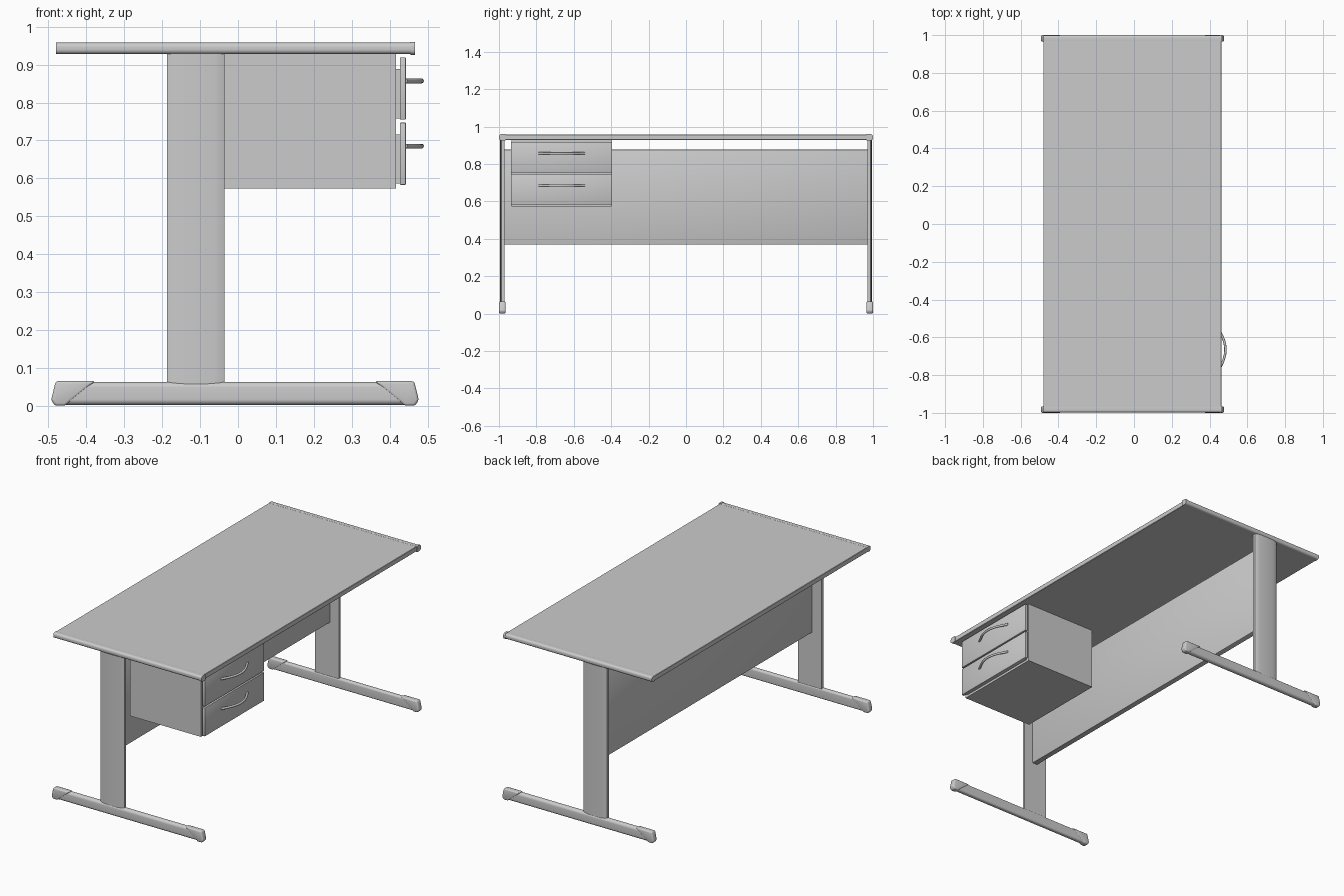
import bpy, bmesh, math
from mathutils import Vector

if "Cube" in bpy.data.objects:
    bpy.data.objects.remove(bpy.data.objects["Cube"])


def finish(bm, name, bevel=0, segments=3, mirror=False):
    bmesh.ops.recalc_face_normals(bm, faces=bm.faces)
    if bevel:
        bmesh.ops.bevel(bm, geom=bm.edges[:], offset=bevel, segments=segments,
                        profile=0.5, affect='EDGES', clamp_overlap=True)
    me = bpy.data.meshes.new(name)
    bm.to_mesh(me)
    bm.free()
    ob = bpy.data.objects.new(name, me)
    bpy.context.collection.objects.link(ob)
    bpy.ops.object.select_all(action='DESELECT')
    ob.select_set(True)
    bpy.context.view_layer.objects.active = ob
    bpy.ops.object.shade_smooth_by_angle(angle=math.radians(35))
    if mirror:
        m = ob.modifiers.new("Mirror", 'MIRROR')
        m.use_axis = (False, True, False)
    return ob


def prism(name, points, axis, lo, hi, **kw):
    """Extrude a 2D outline along one axis (outline uses the other two, in order)."""
    bm = bmesh.new()

    def place(p):
        c = list(p)
        c.insert(axis, lo)
        return bm.verts.new(c)
    face = bm.faces.new([place(p) for p in points])
    ext = bmesh.ops.extrude_face_region(bm, geom=[face])
    step = Vector((0, 0, 0))
    step[axis] = hi - lo
    bmesh.ops.translate(bm, vec=step,
                        verts=[v for v in ext['geom'] if isinstance(v, bmesh.types.BMVert)])
    return finish(bm, name, **kw)


def box(name, x, y, z, **kw):
    return prism(name, [(x[0], y[0]), (x[1], y[0]), (x[1], y[1]), (x[0], y[1])], 2, *z, **kw)


def rounded(a, b, r_a, r_b, n=6):
    """Rectangle outline from a=(min,max), b=(min,max); radius r_a at low a, r_b at high a."""
    pts = []
    corners = [(a[1], b[1], -1, -1, r_b, 0), (a[0], b[1], 1, -1, r_a, 90),
               (a[0], b[0], 1, 1, r_a, 180), (a[1], b[0], -1, 1, r_b, 270)]
    for ca, cb, sa, sb, r, start in corners:
        for i in range(n + 1):
            t = math.radians(start + 90 * i / n)
            pts.append((ca + sa * r + r * math.cos(t), cb + sb * r + r * math.sin(t)))
    return pts


# Desk top with rounded end strips
box("desk_top", (-0.48, 0.462), (-0.975, 0.975), (0.929, 0.957), bevel=0.002, segments=1)
prism("end_strip", rounded((0.967, 0.998), (0.928, 0.958), 0.003, 0.012), 0,
      -0.48, 0.457, mirror=True)
prism("end_strip_cap", rounded((0.965, 1.0), (0.926, 0.96), 0.003, 0.013), 0,
      0.455, 0.467, mirror=True)

# Legs: flat inside, gently bowed outside
bow = [(-0.187, 0.97), (-0.035, 0.97)]
for i in range(13):
    s = 1 - i / 6
    bow.append((-0.111 + 0.076 * s, 0.986 + 0.009 * math.sqrt(max(0, 1 - s * s))))
prism("leg", bow, 2, 0.05, 0.93, mirror=True)

# Foot bars and slanted end caps
prism("foot_bar", rounded((0.967, 0.998), (0.002, 0.063), 0.011, 0.015), 0,
      -0.47, 0.455, mirror=True)
for side, label in ((-1, "back"), (1, "front")):
    outline = [(0.485, 0.015), (0.473, 0.065), (0.368, 0.065), (0.448, 0.0), (0.475, 0.0)]
    prism(label + "_foot_cap", [(-0.008 + side * x, z) for x, z in outline], 1,
          0.965, 1.0, bevel=0.007, mirror=True)

# Modesty panel between the legs
box("modesty_panel", (-0.125, -0.092), (-0.972, 0.972), (0.37, 0.877), bevel=0.003, segments=2)

# Hanging drawer cabinet
CAB_Y = (-0.933, -0.397)
box("drawer_cabinet", (-0.035, 0.417), CAB_Y, (0.573, 0.93))


def handle(name, z):
    cu = bpy.data.curves.new(name, 'CURVE')
    cu.dimensions = '3D'
    cu.bevel_depth = 0.0065
    cu.bevel_resolution = 3
    cu.use_fill_caps = True
    n = 24
    sp = cu.splines.new('POLY')
    sp.points.add(n)
    for i, p in enumerate(sp.points):
        s = 2 * i / n - 1
        p.co = (0.441 + 0.043 * (1 - s * s) ** 1.2, -0.665 + 0.122 * s, z, 1)
    sp.use_smooth = True
    ob = bpy.data.objects.new(name, cu)
    bpy.context.collection.objects.link(ob)


# Two drawers, each with a backing plate, front and bow handle
for label, z in (("upper", 0.755), ("lower", 0.583)):
    box(label + "_drawer_backing", (0.415, 0.429), (-0.915, -0.415), (z + 0.003, z + 0.133))
    box(label + "_drawer_front", (0.427, 0.443), (-0.935, -0.395), (z, z + 0.164),
        bevel=0.002, segments=2)
    handle(label + "_drawer_handle", z + 0.102)
